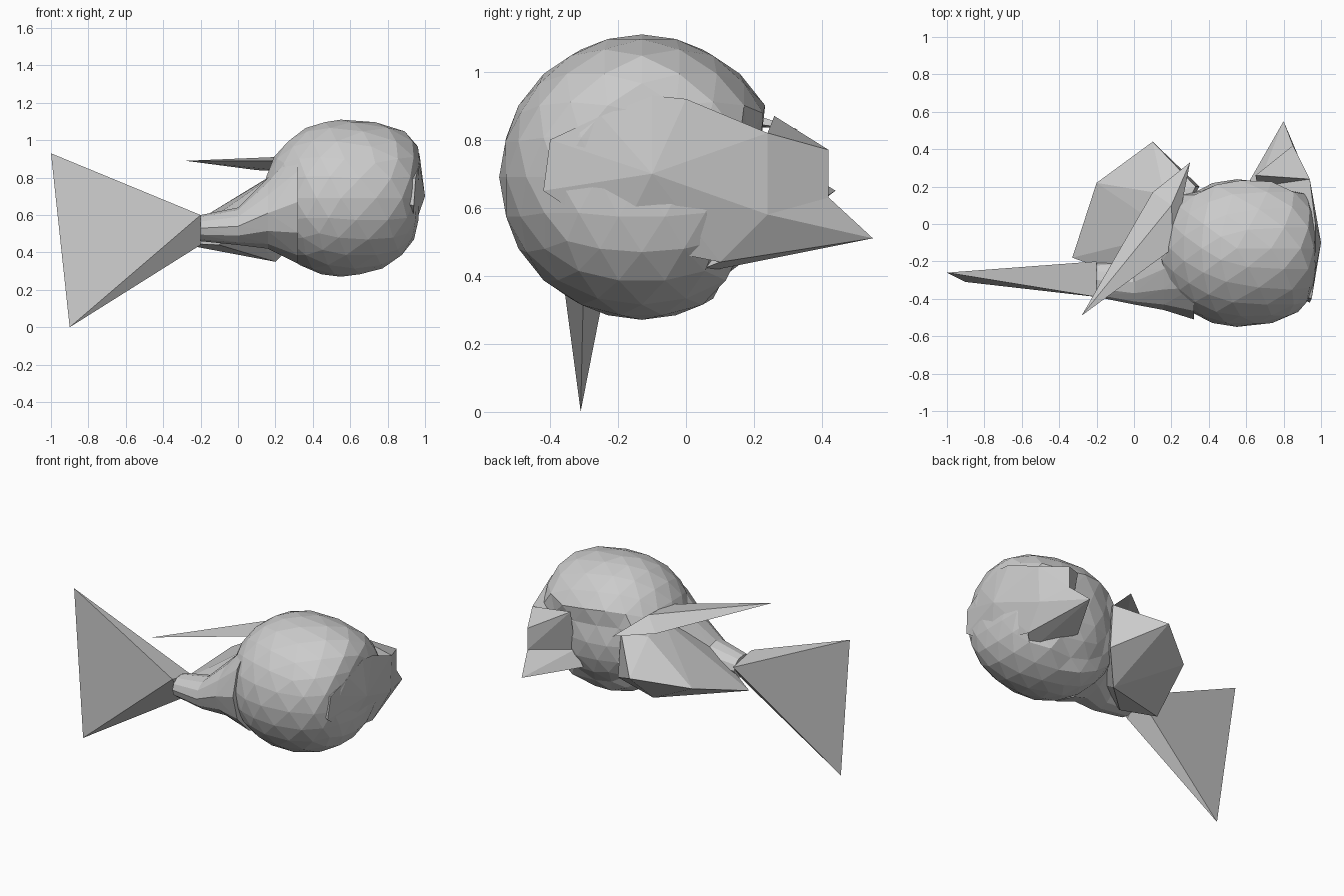
import bpy, bmesh, math
from mathutils import Vector

cube = bpy.data.objects.get("Cube")
if cube:
    bpy.data.objects.remove(cube)

brightness = .6
grey = (brightness, brightness, brightness, 1)
material = bpy.data.materials.new("plain grey")
material.use_nodes = True
material.diffuse_color = grey
material.node_tree.nodes["Principled BSDF"].inputs["Base Color"].default_value = grey


def finish(name, bm):
    """Turn the working mesh into a flat-shaded grey object."""
    bmesh.ops.recalc_face_normals(bm, faces=bm.faces)
    mesh = bpy.data.meshes.new(name)
    bm.to_mesh(mesh)
    bm.free()
    mesh.materials.append(material)
    part = bpy.data.objects.new(name, mesh)
    bpy.context.collection.objects.link(part)


def hull(name, *points):
    """Closed faceted solid around a few corner points."""
    bm = bmesh.new()
    for point in points:
        bm.verts.new(point)
    result = bmesh.ops.convex_hull(bm, input=bm.verts)
    inside = [item for item in result["geom_interior"]
              if isinstance(item, bmesh.types.BMVert)]
    bmesh.ops.delete(bm, geom=inside, context="VERTS")
    finish(name, bm)


def ring(x, y, z, width, height, sides=12):
    """Points of an upright oval facing along x."""
    angles = [math.tau * side / sides for side in range(sides)]
    return [(x, y + width * math.cos(angle), z + height * math.sin(angle))
            for angle in angles]


def build_body():
    """Faceted ball with a blunt left end and a hollow low in its rear."""
    bm = bmesh.new()
    bmesh.ops.create_icosphere(bm, subdivisions=3, radius=1)
    centre = Vector((.55, -.13, .69))
    radii = Vector((.42, .42, .42))
    for vert in bm.verts:
        x, y, z = vert.co
        if x > 0:
            bluntness = .5 + .3 * z
            vert.co.x = x + x * bluntness * (1 - x * x)
        if y > .6 and z < .3 and abs(x) < .6:
            vert.co.y -= .12
        vert.co = centre + vert.co * radii
    finish("body", bm)


build_body()

# Neck narrowing in steps towards the tail
shoulder = ring(.32, -.17, .67, .34, .33)
collar = ring(.16, -.24, .61, .22, .19)
throat = ring(0, -.31, .54, .12, .1)
tail_root = ring(-.2, -.3, .53, .09, .07)
hull("shoulder", *shoulder, *collar)
hull("collar", *collar, *throat)
hull("neck", *throat, *tail_root)

# Corners shared by the left plate and the fins behind it
plate_top = Vector((.94, .24, .82))
plate_back = Vector((.93, .24, .58))
plate_bottom = Vector((.9, .1, .44))
fin_edge_top = Vector((.85, .42, .77))
fin_edge_bottom = Vector((.85, .42, .63))
fin_tip = Vector((.8, .55, .51))
overhang = Vector((.65, .26, .87))
rear_hollow = Vector((.66, .2, .6))

# Raised plate with a lip on the left side
hull("side_plate", plate_top, plate_back, plate_bottom, rear_hollow,
     (.95, -.4, .8), (.94, -.42, .65), (.97, -.25, .87),
     (.97, -.1, .93), (.97, 0, .92), (1, -.1, .7),
     (.93, -.2, .5), (.7, -.3, .7))

# Rear fins running back from the plate
hull("upper_rear_fin", plate_top, plate_back, fin_edge_top,
     fin_edge_bottom, overhang, rear_hollow)
hull("lower_rear_fin", plate_back, plate_bottom, fin_tip,
     fin_edge_bottom, rear_hollow, (.8, 0, .4), (.6, .2, .5))

# Broad flap on the right rear side, running into the body
hull("flap", (.1, .44, .65), (-.2, .22, .58), (-.33, -.18, .45),
     (.16, .16, .8), (.2, -.05, .82), (0, -.3, .6),
     (.2, .05, .35), (-.1, -.25, .44), (.33, .2, .8), (.35, .2, .5))

# Long thin spike over the flap
hull("spike", (-.28, -.49, .89), (.3, .33, .83), (.1, .17, .84),
     (.2, .1, .91), (.21, -.13, .89))

# Forked tail
hull("tail", (-1, -.26, .93), (-.9, -.31, 0), (-.2, -.2, .56),
     (-.2, -.39, .6), (-.2, -.3, .44))
